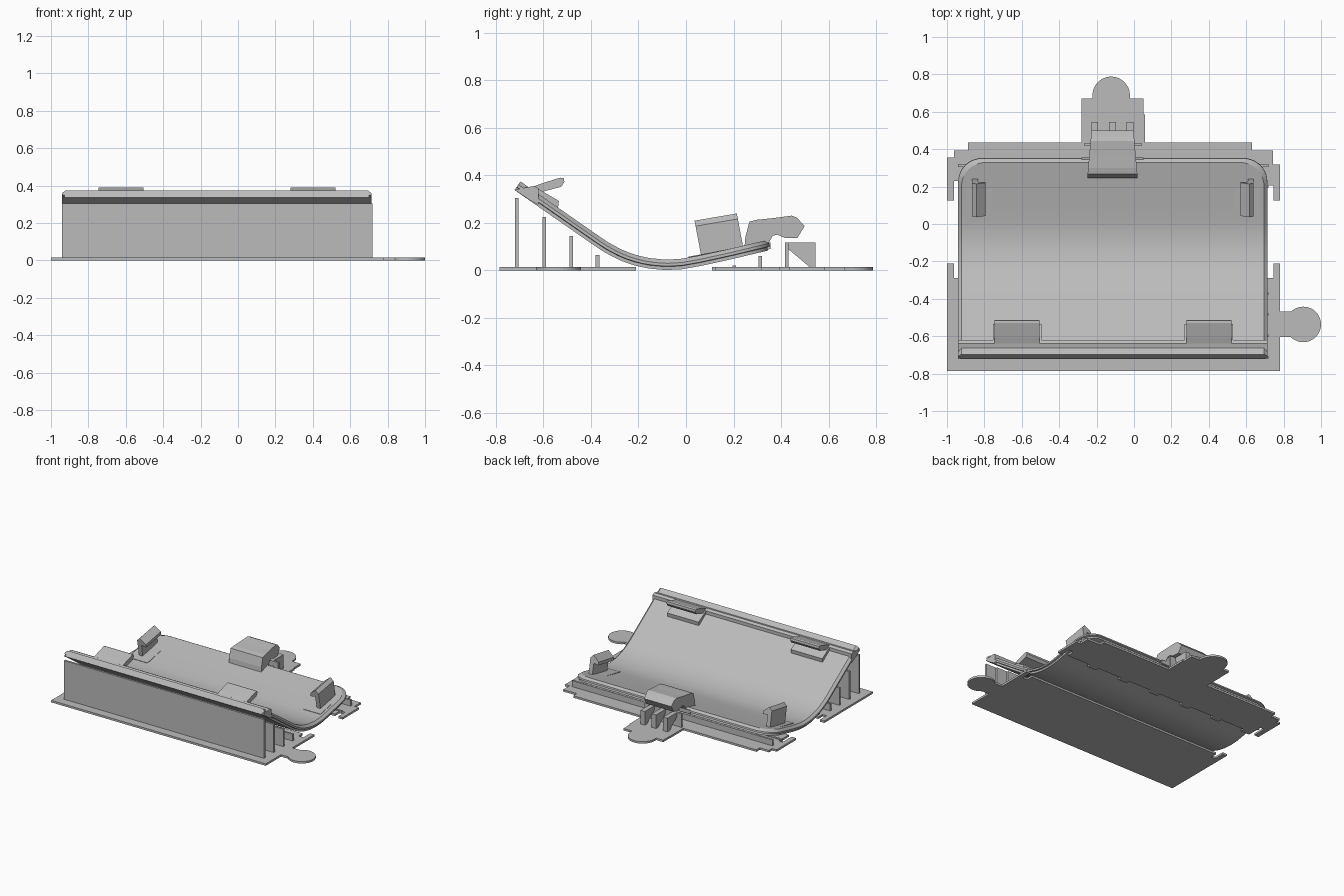
import bpy, bmesh, math
from mathutils import Vector

if "Cube" in bpy.data.objects:
    bpy.data.objects.remove(bpy.data.objects["Cube"])

gray = bpy.data.materials.new("plain gray")
gray.diffuse_color = (0.5, 0.5, 0.5, 1)
gray.use_nodes = True
gray.node_tree.nodes["Principled BSDF"].inputs["Base Color"].default_value = gray.diffuse_color


def finish(name, bm, smooth=False):
    bmesh.ops.recalc_face_normals(bm, faces=bm.faces)
    me = bpy.data.meshes.new(name)
    bm.to_mesh(me)
    bm.free()
    me.materials.append(gray)
    ob = bpy.data.objects.new(name, me)
    bpy.context.collection.objects.link(ob)
    if smooth:
        bpy.ops.object.select_all(action='DESELECT')
        ob.select_set(True)
        bpy.context.view_layer.objects.active = ob
        bpy.ops.object.shade_smooth_by_angle(angle=math.radians(25))
    return ob


def prism(name, pts, axis, lo, hi, smooth=False):
    """Extrude a 2D polygon along an axis: x uses (y,z), y uses (x,z), z uses (x,y)."""
    put = {'x': lambda a, b, c: (c, a, b), 'y': lambda a, b, c: (a, c, b),
           'z': lambda a, b, c: (a, b, c)}[axis]
    bm = bmesh.new()
    ends = [[bm.verts.new(put(a, b, c)) for a, b in pts] for c in (lo, hi)]
    for e in ends:
        bm.faces.new(e)
    n = len(pts)
    for i in range(n):
        j = (i + 1) % n
        bm.faces.new((ends[0][i], ends[0][j], ends[1][j], ends[1][i]))
    return finish(name, bm, smooth)


def box(name, x0, x1, y0, y1, z0, z1):
    return prism(name, [(x0, y0), (x1, y0), (x1, y1), (x0, y1)], 'z', z0, z1)


def arc(cx, cy, r, a0, a1, n=24):
    return [(cx + r * math.cos(math.radians(a0 + (a1 - a0) * i / n)),
             cy + r * math.sin(math.radians(a0 + (a1 - a0) * i / n))) for i in range(n + 1)]


XL, XR, T = -0.94, 0.713, 0.015

# Curved panel: underside path with a straight slope, a bend and a shallow rise
path = [Vector(p) for p in ((-.722, .338), (-.36, .086), (-.30, .052), (-.24, .027), (-.17, .009),
                            (-.09, .001), (-.02, .004), (.06, .018), (.18, .044), (.357, .086))]
cum = [0]
for a, b in zip(path, path[1:]):
    cum.append(cum[-1] + (b - a).length)
TOTAL = cum[-1]


def raw(s):
    for i in range(len(path) - 1):
        if s <= cum[i + 1] or i == len(path) - 2:
            return path[i].lerp(path[i + 1], (s - cum[i]) / (cum[i + 1] - cum[i]))


def on_path(s, off):
    h = 0.05
    d = (raw(min(s + h, TOTAL)) - raw(max(s - h, 0))).normalized()
    return raw(s) + Vector((-d.y, d.x)) * off


def curved_panel():
    R = 0.13
    bm = bmesh.new()
    # samples: even along the length, then a quarter circle for the rounded corners
    stations = [(TOTAL - R) * i / 30 for i in range(31)]
    stations += [TOTAL - R + R * math.sin(math.radians(9 * i)) for i in range(1, 11)]
    layers = []
    for off, inset in ((0, 0.012), (0.014, 0.012), (0.016, 0), (0.028, 0), (0.044, 0.018)):
        rows = []
        for s in stations:
            d = max(TOTAL - s, 0)
            dx = R - math.sqrt(max(R * R - (R - d) ** 2, 0)) if d < R else 0
            p = on_path(s * (TOTAL - inset) / TOTAL, off)
            rows.append([bm.verts.new((x, p.x, p.y)) for x in (XL + inset + dx, XR - inset - dx)])
        layers.append(rows)
    for rows in (layers[0], layers[-1]):
        for a, b in zip(rows, rows[1:]):
            bm.faces.new((a[0], a[1], b[1], b[0]))
    for lo, hi in zip(layers, layers[1:]):
        for i in range(len(stations) - 1):
            for k in (0, 1):
                bm.faces.new((lo[i][k], lo[i + 1][k], hi[i + 1][k], hi[i][k]))
        for i in (0, -1):
            bm.faces.new((lo[i][0], lo[i][1], hi[i][1], hi[i][0]))
    finish("curved_panel", bm, True)


curved_panel()

# Raised bar along the upper edge
prism("front_bar", [(-.722, .339), (-.64, .355), (-.62, .345), (-.62, .275), (-.66, .297)], 'x', XL, XR)

# Retaining lips and their pads near the upper edge
for x0, x1 in ((-.745, -.505), (.28, .52)):
    prism("retaining_lip", [(-.645, .352), (-.61, .365), (-.53, .39), (-.515, .388), (-.512, .372),
                            (-.525, .352), (-.60, .332), (-.64, .325)], 'x', x0, x1)
    prism("lip_pad", [(-.625, .345), (-.535, .292), (-.54, .255), (-.625, .30)], 'x', x0 - .01, x1 + .01)

# Front base plate with side prongs
front = [(-1, -.785), (.78, -.785), (.78, -.21), (.745, -.21), (.745, -.29), (.705, -.29), (.705, -.24),
         (-.93, -.24), (-.93, -.29), (-.963, -.29), (-.963, -.21), (-1, -.21)]
prism("front_base", front, 'z', 0, T)
prism("side_tab", [(.78, -.605)] + arc(.905, -.537, .095, -134, 134) + [(.78, -.469)], 'z', 0, T)

# Back base plate with stepped outline and toothed inner edge
back = [(-1, .125), (-1, .355), (-.963, .355), (-.963, .393), (-.888, .393), (-.888, .435), (.63, .435),
        (.63, .393), (.743, .393), (.743, .318), (.78, .318), (.78, .125), (.745, .125), (.745, .205),
        (.705, .205)]
for i in range(6):
    x = .705 - i * .2725
    back += [(x, .14), (x - .2, .14), (x - .2, .11), (x - .2725, .11)]
back += [(-.93, .23), (-.963, .23), (-.963, .125)]
prism("back_base", back, 'z', 0, T)
prism("back_tab", [(-.282, .435), (.058, .435), (.058, .585), (.05, .585), (.05, .67), (-.02, .67)]
      + arc(-.122, .688, .1, 0, 180) + [(-.222, .67), (-.28, .67), (-.28, .585), (-.282, .585)], 'z', 0, T)

# Support walls across the width
for y, z in ((-.72, .305), (-.605, .225), (-.49, .145), (-.38, .065), (.195, .02), (.305, .06)):
    box("support_wall", XL, .72, y, y + .015, 0, z)

# Latch support wall and ribs
box("latch_wall", -.265, .04, .417, .432, 0, .117)
for x in (-.21, -.115, -.022):
    prism("latch_rib", [(.417, .117), (.545, .117), (.545, .01), (.525, .01), (.43, .09)], 'x', x - .018, x + .018)

# Back latch: hooked cover on a pad
prism("latch_pad", [(.27, .10), (.355, .118), (.355, .09), (.27, .07)], 'x', -.28, .05)
latch = prism("back_latch", [(.246, .095), (.25, .14), (.267, .205), (.30, .213), (.37, .22), (.445, .23),
                             (.465, .223), (.50, .187), (.47, .137), (.415, .137), (.385, .15), (.365, .145),
                             (.345, .11)], 'x', -.25, .02)
for v in latch.data.vertices:   # slight taper toward the rear
    v.co.x += (v.co.y - .246) * (.09 if v.co.x < -.1 else -.09)

# Side clips: stem with an inward sloped head, leaning with the panel
for name, cx, m in (("left_clip", -.83, 1), ("right_clip", .605, -1)):
    sec = [(-.035, 0), (-.035, .12), (-.012, .143), (.036, .105), (.036, .082), (-.002, .088), (-.005, 0)]
    clip = prism(name, [(cx + m * a, b) for a, b in sec], 'y', 0, .178)
    for v in clip.data.vertices:
        y, z = v.co.y, v.co.z
        v.co.y = .063 + y - .19 * z
        v.co.z = .066 + z + .17 * y
    prism(name + "_pad", [(.01, .057), (.27, .107), (.27, .075), (.01, .03)], 'x', cx - .067, cx + .072)
